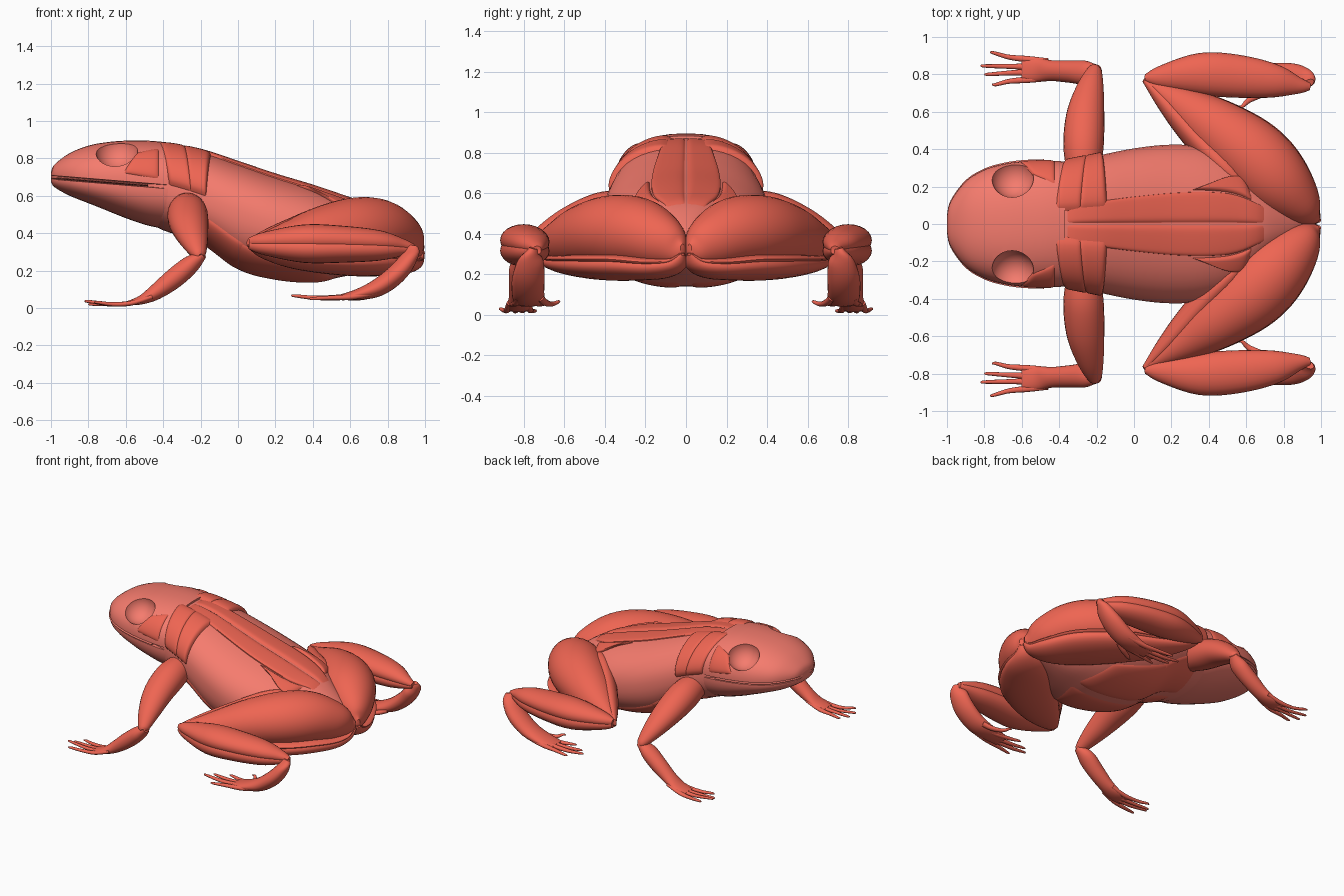
import bpy, bmesh
from math import cos, sin, pi, radians
from mathutils import Vector

if "Cube" in bpy.data.objects:
    bpy.data.objects.remove(bpy.data.objects["Cube"])


def material(name, rgb):
    m = bpy.data.materials.new(name)
    m.diffuse_color = (*rgb, 1)
    m.use_nodes = True
    m.node_tree.nodes["Principled BSDF"].inputs["Base Color"].default_value = m.diffuse_color
    return m


MUSCLE = material("muscle", (0.86, 0.13, 0.085))
SKIN = material("pale_muscle", (0.92, 0.20, 0.155))


def smooth(secs, sub=5):
    """Catmull-Rom interpolation of section tuples."""
    out = []
    for i in range(len(secs) - 1):
        a, b, c, d = (secs[max(i - 1, 0)], secs[i], secs[i + 1], secs[min(i + 2, len(secs) - 1)])
        for k in range(sub):
            t = k / sub
            out.append(tuple(0.5 * (2 * q + (r - p) * t + (2 * p - 5 * q + 4 * r - s) * t * t
                                    + (3 * q - p - 3 * r + s) * t ** 3)
                             for p, q, r, s in zip(a, b, c, d)))
    return out + [tuple(secs[-1])]


def build(name, rows, mat, closed, mirror):
    """Skin a grid of point rows; closed rows get end caps."""
    bm = bmesh.new()
    vs = [[bm.verts.new(p) for p in row] for row in rows]
    n = len(rows[0])
    for r, q in zip(vs, vs[1:]):
        for j in range(n if closed else n - 1):
            k = (j + 1) % n
            bm.faces.new((r[j], r[k], q[k], q[j]))
    if closed:
        bm.faces.new(vs[0])
        bm.faces.new(vs[-1])
    bmesh.ops.recalc_face_normals(bm, faces=bm.faces)
    me = bpy.data.meshes.new(name)
    bm.to_mesh(me)
    bm.free()
    ob = bpy.data.objects.new(name, me)
    bpy.context.collection.objects.link(ob)
    me.materials.append(mat)
    if mirror:
        mod = ob.modifiers.new("mirror", 'MIRROR')
        mod.use_axis = (False, True, False)
    return ob


def limb(name, secs, mat=MUSCLE, n=24):
    """Mirrored tube; sections are x, y, z, side radius, up radius."""
    s = smooth(secs)
    rows = []
    for i, (x, y, z, a, b) in enumerate(s):
        t = (Vector(s[min(i + 1, len(s) - 1)][:3]) - Vector(s[max(i - 1, 0)][:3])).normalized()
        side = t.cross(Vector((0, 0, 1))).normalized()
        up = side.cross(t)
        rows.append([Vector((x, y, z)) + side * a * cos(2 * pi * k / n) + up * b * sin(2 * pi * k / n)
                     for k in range(n)])
    return build(name, rows, mat, True, True)


def hull_point(sec, th, off=0):
    """Point on a body section: x, top, bottom, half width, widest height."""
    x, top, bot, hw, mid = sec
    c, s = cos(th), sin(th)
    e = 2 / 2.3
    h = (top - mid if s > 0 else mid - bot) + off
    return (x, (hw + off) * abs(c) ** e * (1 if c > 0 else -1), mid + h * abs(s) ** e * (1 if s > 0 else -1))


def hull(name, secs, n=48):
    rows = [[hull_point(s, 2 * pi * (k + .5) / n) for k in range(n)] for s in smooth(secs)]
    return build(name, rows, SKIN, True, False)


def patch(name, secs, corners, thick, nu=32, nv=20):
    """Raised muscle sheet over a hull; corners are (x, degrees)."""
    dense = smooth(secs, 8)

    def at(x):
        for a, b in zip(dense, dense[1:]):
            if a[0] <= x <= b[0]:
                t = (x - a[0]) / (b[0] - a[0])
                return tuple(p + (q - p) * t for p, q in zip(a, b))
        return dense[-1]
    A, B, C, D = [Vector(c) for c in corners]
    rows = []
    for i in range(nu + 1):
        u = i / nu
        row = []
        for j in range(nv + 1):
            v = j / nv
            p = A.lerp(B, u).lerp(D.lerp(C, u), v)
            swell = (1 - abs(2 * u - 1) ** 8) * (1 - abs(2 * v - 1) ** 8)
            row.append(hull_point(at(p.x), radians(p.y), -0.008 + (thick + 0.008) * swell ** 0.7))
        rows.append(row)
    return build(name, rows, MUSCLE, False, True)


# Trunk
BODY = [(-.55, .86, .50, .29, .66), (-.4, .875, .415, .325, .64), (-.2, .84, .35, .365, .58),
        (0, .775, .21, .405, .50), (.2, .708, .155, .425, .43), (.4, .648, .14, .41, .38),
        (.55, .598, .165, .35, .36), (.7, .545, .2, .2, .36), (.85, .44, .25, .09, .34),
        (.93, .36, .3, .02, .33)]
hull("trunk", BODY)

# Skull, lips and lower jaw share one plan outline
PLAN = [(-1, .04, .725, .675), (-.98, .12, .768, .645), (-.9, .228, .828, .6), (-.8, .29, .868, .56),
        (-.7, .32, .887, .52), (-.6, .335, .895, .48), (-.48, .34, .895, .44), (-.37, .335, .885, .42)]


def lip(x):
    return .70 - .045 * (x + 1) / .55


SKULL = [(x, t, lip(x) + .004, w, lip(x) + .01) for x, w, t, b in PLAN]
skull = hull("skull", SKULL)
hull("lips", [(x, lip(x) + .013, lip(x) - .013, w + .007, lip(x)) for x, w, t, b in PLAN[:-1]])
hull("lower_jaw", [(x, lip(x) - .006, b, w * .985, lip(x) - .012) for x, w, t, b in PLAN])

# Hollow eye sockets
for s in (-1, 1):
    bpy.ops.mesh.primitive_uv_sphere_add(segments=40, ring_count=24, radius=.115, location=(-.65, s * .255, .855))
    cutter = bpy.context.object
    cutter.hide_render = True
    mod = skull.modifiers.new("socket", 'BOOLEAN')
    mod.operation, mod.object, mod.solver = 'DIFFERENCE', cutter, 'EXACT'
    bpy.context.view_layer.objects.active = skull
    bpy.ops.object.modifier_apply(modifier=mod.name)
    bpy.data.objects.remove(cutter)
patch("cheek_muscle", SKULL, [(-.62, 8), (-.42, 3), (-.42, 56), (-.54, 42)], .008)

# Muscle sheets on the trunk
patch("front_shoulder_muscle", BODY, [(-.37, 3), (-.24, 3), (-.28, 82), (-.43, 82)], .025)
patch("rear_shoulder_muscle", BODY, [(-.26, 3), (-.17, 3), (-.14, 82), (-.30, 82)], .025)
patch("back_muscle", BODY, [(-.38, 90), (.72, 90), (.72, 65), (-.38, 75)], .013)
patch("pelvic_muscle", BODY, [(.30, 68), (.64, 66), (.60, 40), (.42, 62)], .018)
patch("chest_muscle", BODY, [(-.36, -89), (.02, -89), (.05, -25), (-.3, -10)], .01)
patch("belly_muscle", BODY, [(-.08, -89), (.55, -89), (.45, -40), (-.08, -22)], .008)

# Front legs
limb("upper_arm", [(-.27, .28, .53, .09, .09), (-.27, .42, .50, .108, .105), (-.26, .58, .44, .102, .09),
                   (-.235, .72, .36, .075, .065), (-.21, .82, .29, .04, .035), (-.2, .845, .275, .015, .015)])
limb("forearm", [(-.185, .825, .285, .025, .02), (-.25, .81, .235, .062, .048), (-.34, .815, .16, .06, .054),
                 (-.44, .82, .085, .055, .042), (-.52, .825, .042, .062, .024), (-.6, .825, .024, .055, .01)])
for i, (y0, xt, yt, zt) in enumerate([(.87, -.77, .915, .03), (.84, -.82, .845, .035),
                                      (.815, -.80, .80, .02), (.78, -.76, .745, .02)]):
    limb(f"finger_{i + 1}", [(-.46, y0, .06, .016, .012), (-.57, y0 + (yt - y0) * .25, .026, .017, .013),
                             (-.67, y0 + (yt - y0) * .5, .02, .013, .011),
                             (xt + .02, yt, zt, .009, .008), (xt, yt + .003, zt, .003, .003)], n=12)

# Thighs: x, y, half width, top, bottom
THIGH = [(.055, .772, .015, .37, .33), (.13, .72, .05, .40, .27), (.285, .615, .115, .47, .215),
         (.455, .5, .165, .545, .185), (.625, .37, .195, .59, .17), (.755, .24, .187, .58, .17),
         (.875, .12, .133, .50, .18), (.95, .045, .065, .41, .22), (.99, .018, .012, .35, .29)]


def thigh_part(name, lo, hi, wide):
    limb(name, [(x, y, b + (t - b) * (lo + hi) / 2, a * wide, (t - b) * (hi - lo) / 2)
                for x, y, a, t, b in THIGH], n=32)


thigh_part("upper_thigh", .14, 1, 1)
thigh_part("lower_thigh", 0, .36, .97)
thigh_part("thigh_band", .18, .33, 1.015)
limb("front_thigh_muscle", [(.06, .765, .35, .015, .02), (.16, .655, .36, .045, .065), (.27, .53, .37, .065, .105),
                            (.39, .4, .38, .075, .145), (.52, .27, .41, .07, .15), (.64, .14, .43, .04, .09)])

# Shanks: two muscles around one axis
SHANK = [(.06, .78, .345, .02, .03), (.14, .785, .345, .06, .06), (.35, .802, .345, .112, .1),
         (.55, .79, .342, .115, .097), (.75, .765, .335, .09, .08), (.88, .74, .325, .045, .045),
         (.94, .735, .32, .02, .02)]
for nm, f in (("upper_shank", .24), ("lower_shank", -.26)):
    limb(nm, [(x, y, z + b * f, a, b * .77) for x, y, z, a, b in SHANK])

# Hind feet
limb("hind_foot", [(.93, .75, .33, .035, .02), (.915, .765, .27, .065, .042), (.85, .778, .185, .08, .052),
                   (.75, .78, .11, .08, .048), (.64, .775, .072, .078, .03), (.53, .775, .055, .068, .012)])
for i, (y0, xt, yt, zt) in enumerate([(.825, .38, .865, .05), (.80, .285, .81, .065), (.775, .33, .76, .06),
                                      (.75, .42, .70, .055), (.72, .56, .63, .065)]):
    limb(f"toe_{i + 1}", [(.74, y0, .085, .02, .018), (.74 + (xt - .74) * .35, y0 + (yt - y0) * .3, .06, .019, .016),
                          (.74 + (xt - .74) * .7, y0 + (yt - y0) * .65, .054, .015, .012),
                          (xt + .02, yt, zt, .009, .008), (xt, yt, zt, .003, .003)], n=12)

# Smooth shading with sharp creases kept
bpy.ops.object.select_all(action='DESELECT')
for ob in bpy.context.scene.objects:
    ob.select_set(True)
bpy.context.view_layer.objects.active = skull
bpy.ops.object.shade_smooth_by_angle(angle=radians(40))
